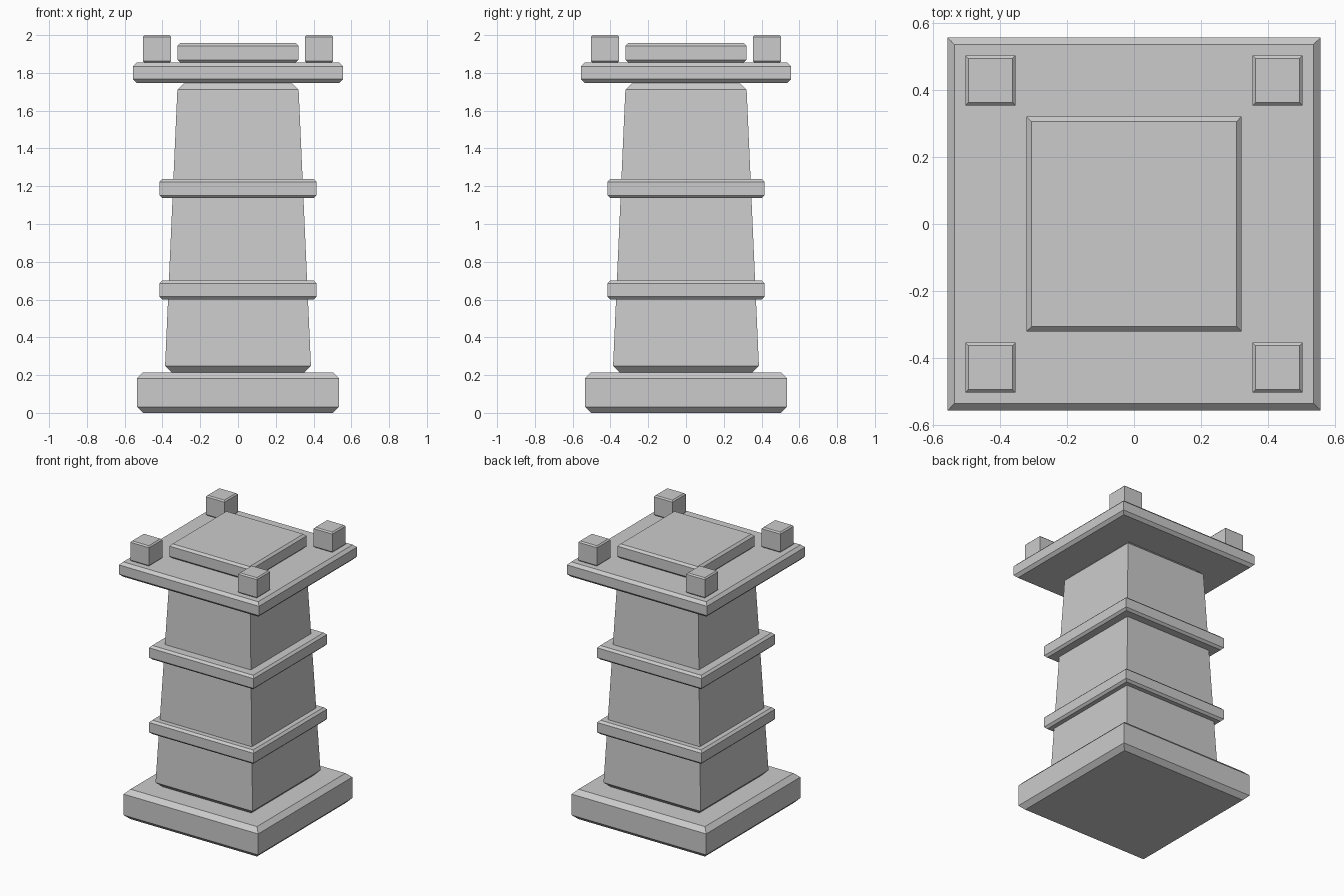
import bpy, bmesh

if "Cube" in bpy.data.objects:
    bpy.data.objects.remove(bpy.data.objects["Cube"])


def slab(name, z0, z1, w0, w1, ch, cx=0, cy=0):
    """Square block, half width w0 at the bottom and w1 at the top, chamfered top and bottom rims."""
    bm = bmesh.new()
    rings = []
    for z, w in ((z0, w0 - ch), (z0 + ch, w0), (z1 - ch, w1), (z1, w1 - ch)):
        rings.append([bm.verts.new((cx + sx * w, cy + sy * w, z))
                      for sx, sy in ((-1, -1), (1, -1), (1, 1), (-1, 1))])
    for a, b in zip(rings, rings[1:]):
        for i in range(4):
            j = (i + 1) % 4
            bm.faces.new((a[i], a[j], b[j], b[i]))
    bm.faces.new(rings[0][::-1])
    bm.faces.new(rings[-1])
    mesh = bpy.data.meshes.new(name)
    bm.to_mesh(mesh)
    bm.free()
    obj = bpy.data.objects.new(name, mesh)
    bpy.context.collection.objects.link(obj)
    return obj


# Plinth and tapered shaft
slab("base", 0, 0.215, 0.535, 0.535, 0.032)
slab("shaft", 0.215, 1.745, 0.386, 0.321, 0.034)

# Bands around the shaft
slab("lower_band", 0.60, 0.70, 0.416, 0.416, 0.015)
slab("upper_band", 1.137, 1.237, 0.416, 0.416, 0.015)

# Roof platform with raised centre
slab("platform", 1.747, 1.854, 0.557, 0.557, 0.02)
slab("platform_top", 1.854, 1.957, 0.321, 0.321, 0.015)

# Corner posts
for sx in (-1, 1):
    for sy in (-1, 1):
        slab("corner_post", 1.854, 2.0, 0.075, 0.075, 0.009, sx * 0.429, sy * 0.429)
